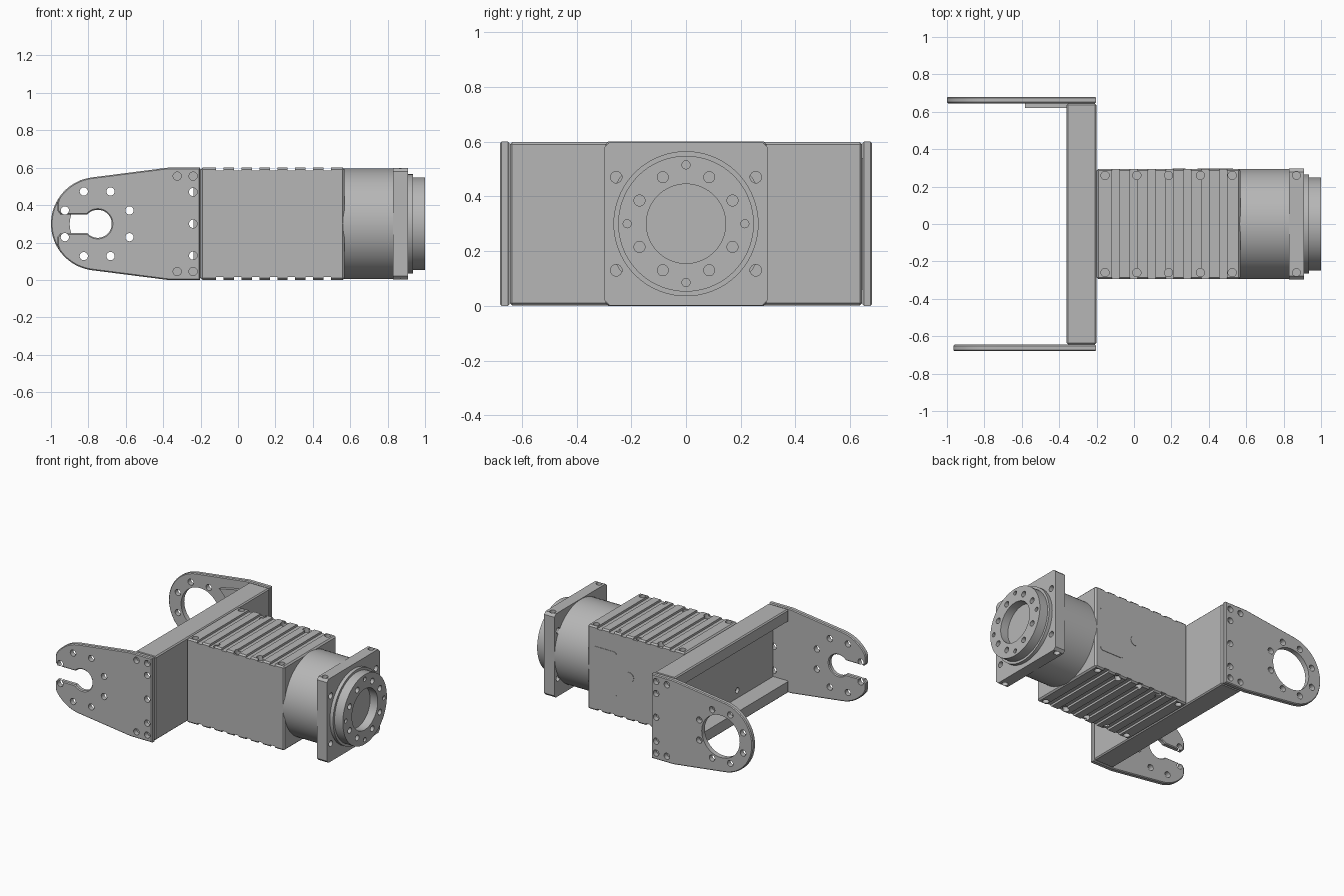
import bpy, bmesh
from math import cos, sin, radians, pi
from mathutils import Matrix, Vector

if "Cube" in bpy.data.objects:
    bpy.data.objects.remove(bpy.data.objects["Cube"], do_unlink=True)

GREY = (0.47, 0.47, 0.47, 1)
metal = bpy.data.materials.new("grey metal")
metal.use_nodes = True
metal.diffuse_color = GREY
metal.node_tree.nodes["Principled BSDF"].inputs["Base Color"].default_value = GREY

MID = 0.3  # height of the main axis
TURN = {"x": Matrix.Rotation(pi / 2, 4, "Y"), "y": Matrix.Rotation(pi / 2, 4, "X"), "z": Matrix()}


def finish(name, bm):
    bmesh.ops.recalc_face_normals(bm, faces=bm.faces)
    mesh = bpy.data.meshes.new(name)
    bm.to_mesh(mesh)
    bm.free()
    mesh.materials.append(metal)
    obj = bpy.data.objects.new(name, mesh)
    bpy.context.collection.objects.link(obj)
    return obj


def add_box(bm, lo, hi):
    lo, hi = Vector(lo), Vector(hi)
    m = Matrix.Translation((lo + hi) / 2) @ Matrix.Diagonal((*(hi - lo), 1))
    bmesh.ops.create_cube(bm, size=1, matrix=m)


def box(name, lo, hi, bevel=0.0):
    bm = bmesh.new()
    add_box(bm, lo, hi)
    if bevel:
        bmesh.ops.bevel(bm, geom=bm.edges[:], offset=bevel, segments=1, affect="EDGES")
    return finish(name, bm)


def cylinders(name, centres, r, length, axis, segments=24):
    bm = bmesh.new()
    for c in centres:
        bmesh.ops.create_cone(bm, cap_ends=True, segments=segments, radius1=r, radius2=r,
                              depth=length, matrix=Matrix.Translation(c) @ TURN[axis])
    return finish(name, bm)


def prism(name, outline, y0, y1, bevel=0.0):
    """Extrude an x-z outline along y, with chamfered rims."""
    bm = bmesh.new()
    face = bm.faces.new([bm.verts.new((x, y0, z)) for x, z in outline])
    new = bmesh.ops.extrude_face_region(bm, geom=[face], use_keep_orig=True)["geom"]
    bmesh.ops.translate(bm, verts=[v for v in new if isinstance(v, bmesh.types.BMVert)],
                        vec=(0, y1 - y0, 0))
    bmesh.ops.recalc_face_normals(bm, faces=bm.faces)
    if bevel:
        rims = [e for e in bm.edges if abs(e.verts[0].co.y - e.verts[1].co.y) < 1e-5]
        bmesh.ops.bevel(bm, geom=rims, offset=bevel, segments=1, affect="EDGES")
    return finish(name, bm)


def lathe(name, profile, segments=72):
    """Revolve an (x, radius) profile around the main axis."""
    bm = bmesh.new()
    vs = [bm.verts.new((x, 0, MID + r)) for x, r in profile]
    es = [bm.edges.new(pair) for pair in zip(vs, vs[1:])]
    bmesh.ops.spin(bm, geom=vs + es, cent=(0, 0, MID), axis=(1, 0, 0),
                   angle=2 * pi, steps=segments, use_merge=True)
    bmesh.ops.remove_doubles(bm, verts=bm.verts, dist=1e-5)
    return finish(name, bm)


def cut(obj, cutter):
    mod = obj.modifiers.new("cut", "BOOLEAN")
    mod.operation, mod.solver, mod.object = "DIFFERENCE", "EXACT", cutter
    bpy.context.view_layer.update()
    result = obj.evaluated_get(bpy.context.evaluated_depsgraph_get())
    mesh = bpy.data.meshes.new_from_object(result)
    obj.modifiers.clear()
    obj.data = mesh
    bpy.data.objects.remove(cutter, do_unlink=True)


def arc(cx, cz, r, a0, a1, n):
    angles = [radians(a0 + (a1 - a0) * i / n) for i in range(n + 1)]
    return [(cx + r * cos(a), cz + r * sin(a)) for a in angles]


def mirrored(half):
    return half + [(x, 2 * MID - z) for x, z in reversed(half)]


# Motor housing with cooling slots and screw holes on top and bottom
housing = box("housing", (-0.2, -0.295, 0), (0.57, 0.295, 0.6), 0.01)
bm = bmesh.new()
for i in range(7):
    x = 0.19 + (i - 3) * 0.0955
    add_box(bm, (x - 0.02, -0.4, 0.585), (x + 0.02, 0.4, 0.7))
    add_box(bm, (x - 0.02, -0.4, -0.1), (x + 0.02, 0.4, 0.015))
cut(housing, finish("slot_cutter", bm))
cut(housing, cylinders("screw_cutter", [(-0.155 + 0.17 * i, y, z) for i in range(5)
                       for y in (-0.26, 0.26) for z in (0, 0.6)], 0.022, 0.07, "z"))

# Side cover and button on the back of the housing
cover = [p for cx, cz, a in ((0.51, 0.44, 0), (0.36, 0.44, 90), (0.36, 0.16, 180), (0.51, 0.16, 270))
         for p in arc(cx, cz, 0.02, a, a + 90, 4)]
prism("side_cover", cover, 0.29, 0.298)
cylinders("side_button", [(0.24, 0.293, 0.31)], 0.035, 0.01, "y")

# Round gearbox
lathe("gearbox", [(0.56, 0), (0.56, 0.295), (0.84, 0.295), (0.84, 0)])

# Square flange with chamfered corners and mounting holes
bm = bmesh.new()
add_box(bm, (0.83, -0.297, 0.002), (0.91, 0.297, 0.598))
corners = [e for e in bm.edges if abs(e.verts[0].co.x - e.verts[1].co.x) > 0.01]
bmesh.ops.bevel(bm, geom=corners, offset=0.018, segments=1, affect="EDGES")
flange = finish("flange", bm)
cut(flange, cylinders("flange_cutter", [(0.87, y, MID + z) for y in (-0.255, 0.255)
                      for z in (-0.17, 0.17)], 0.021, 0.2, "x"))
cut(flange, cylinders("flange_side_cutter", [(0.868, y, z) for y in (-0.26, 0.26)
                      for z in (0, 0.6)], 0.021, 0.05, "z"))

# Stepped output disc with a recessed bore and a ring of holes
disc = lathe("output_disc", [(0.9, 0), (0.9, 0.265), (0.935, 0.265), (0.935, 0.248),
                             (1.0, 0.248), (1.0, 0.145), (0.94, 0.145), (0.94, 0)])
ring = arc(0, MID, 0.215, 0, 270, 3)
cut(disc, cylinders("pin_cutter", [(1, y, z) for y, z in ring], 0.015, 0.03, "x", 16))
ring = [p for a in (26.5, 63.5) for p in arc(0, MID, 0.19, a, a + 270, 3)]
cut(disc, cylinders("bolt_cutter", [(1, y, z) for y, z in ring], 0.02, 0.07, "x"))

# Cross channel, open towards the arms
channel = box("cross_channel", (-0.36, -0.643, 0.002), (-0.2, 0.643, 0.598), 0.008)
cut(channel, box("channel_cutter", (-0.5, -0.8, 0.085), (-0.237, 0.8, 0.515)))
cut(channel, cylinders("web_cutter", [(-0.24, y, MID + z) for y in (-0.24, 0.24)
                       for z in (-0.16, 0.16)], 0.02, 0.05, "x"))

# Arm plates: one closed ring, one open keyhole fork
CX = -0.75
top = [(-0.202, 0.6), (-0.375, 0.6)]
ring_outline = mirrored(top + arc(CX, MID, 0.25, 97.3, 180, 18)[:-1] + [(-0.9999, MID + 0.004)])
fork_outline = mirrored(top + arc(CX, MID, 0.25, 97.3, 146, 11)
                        + [(-0.965, 0.415), (-0.965, 0.37), (-0.95, 0.35)]
                        + arc(CX, MID, 0.075, 138, 3, 18))
ring_arm = prism("ring_arm", ring_outline, 0.645, 0.68, 0.006)
fork_arm = prism("fork_arm", fork_outline, -0.68, -0.645, 0.006)
cut(ring_arm, cylinders("bore_cutter", [(CX, 0.66, MID)], 0.15, 0.2, "y", 56))

spots = arc(CX - 0.003, MID, 0.187, 22.5, 337.5, 7)
spots += [(-0.24, z) for z in (0.045, 0.13, 0.3, 0.47, 0.555)]
spots += [(-0.325, z) for z in (0.045, 0.555)]
for arm, y in ((ring_arm, 0.66), (fork_arm, -0.66)):
    cut(arm, cylinders("arm_cutter", [(x, y, z) for x, z in spots], 0.022, 0.1, "y"))

# Stiffener inside the ring arm, with a concave end
prism("arm_stiffener", [(-0.355, 0.06), (-0.355, 0.54), (-0.46, 0.525)]
      + arc(CX, MID, 0.26, 50, -50, 16) + [(-0.46, 0.075)], 0.62, 0.647)

# Smooth the round parts while keeping edges crisp
bpy.ops.object.select_all(action="DESELECT")
for obj in bpy.context.scene.objects:
    if obj.type == "MESH" and metal.name in obj.data.materials:
        obj.select_set(True)
        bpy.context.view_layer.objects.active = obj
bpy.ops.object.shade_smooth_by_angle(angle=radians(25))
